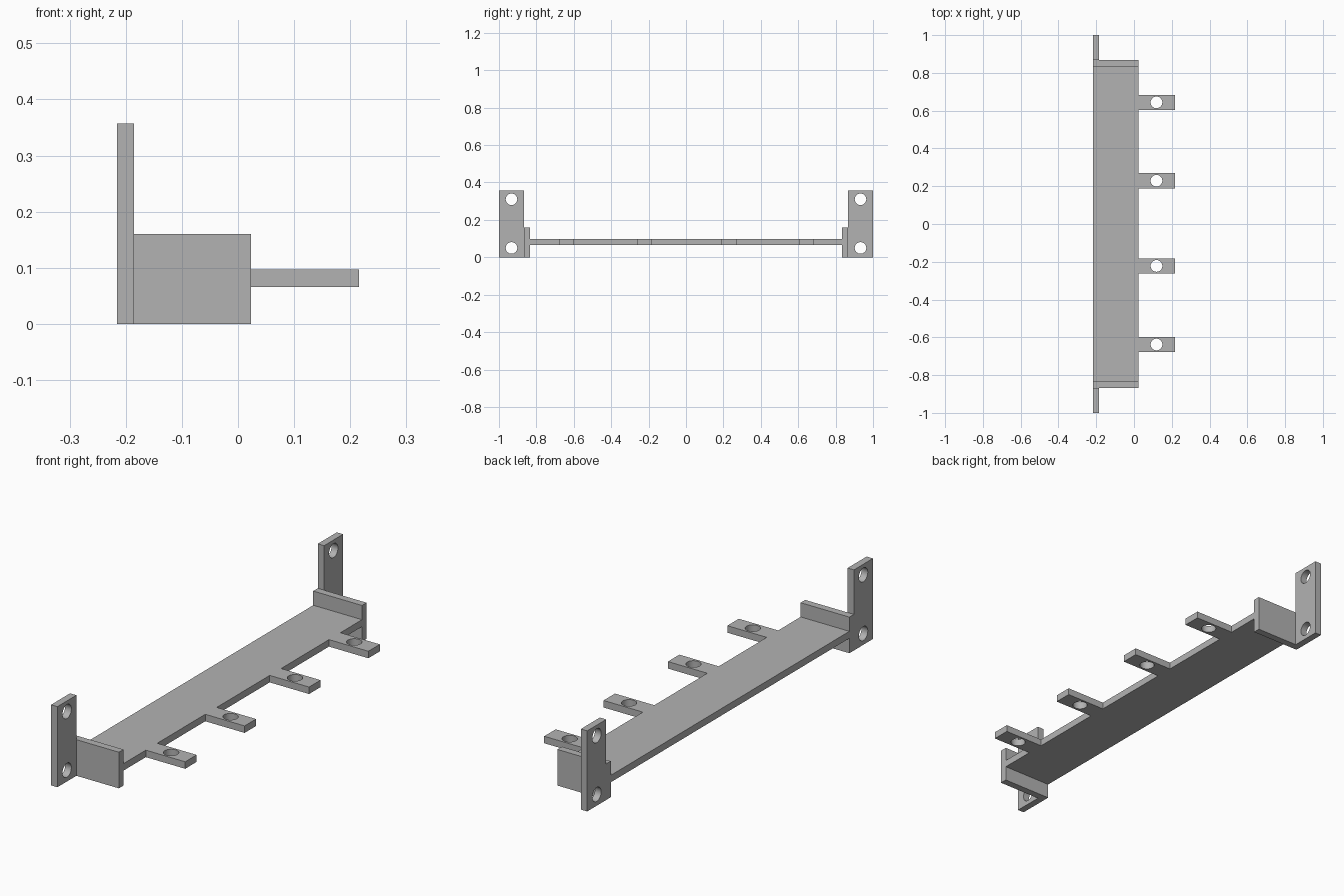
import bpy
import bmesh
from mathutils import Matrix, Vector

cube = bpy.data.objects.get("Cube")
if cube:
    bpy.data.objects.remove(cube, do_unlink=True)

grey = bpy.data.materials.new("plain_grey")
grey.use_nodes = True
grey.diffuse_color = (0.45, 0.45, 0.45, 1)
grey.node_tree.nodes["Principled BSDF"].inputs["Base Color"].default_value = (0.45, 0.45, 0.45, 1)

BACK, INNER, EDGE, TIP = -0.216, -0.185, 0.023, 0.216
END, SHOULDER = 0.835, 0.867
HOLE = 0.031


def finish(bm, name):
    bmesh.ops.recalc_face_normals(bm, faces=bm.faces)
    mesh = bpy.data.meshes.new(name)
    bm.to_mesh(mesh)
    bm.free()
    mesh.materials.append(grey)
    obj = bpy.data.objects.new(name, mesh)
    bpy.context.collection.objects.link(obj)
    return obj


def prism(name, outline, sweep):
    """Extrude a closed outline of 3D points along a vector."""
    bm = bmesh.new()
    face = bm.faces.new([bm.verts.new(p) for p in outline])
    moved = bmesh.ops.extrude_face_region(bm, geom=[face])["geom"]
    verts = [v for v in moved if isinstance(v, bmesh.types.BMVert)]
    bmesh.ops.translate(bm, verts=verts, vec=Vector(sweep))
    return finish(bm, name)


def drills(name, centres, axis):
    """Round cutters at the given centres, along one axis."""
    bm = bmesh.new()
    turn = Vector((0, 0, 1)).rotation_difference(Vector(axis)).to_matrix().to_4x4()
    for c in centres:
        bmesh.ops.create_cone(bm, cap_ends=True, segments=32, radius1=HOLE, radius2=HOLE,
                              depth=0.2, matrix=Matrix.Translation(c) @ turn)
    return finish(bm, name)


def combine(obj, other, operation):
    mod = obj.modifiers.new(operation.lower(), "BOOLEAN")
    mod.object, mod.operation, mod.solver = other, operation, "EXACT"
    apply(obj, mod)
    bpy.data.objects.remove(other, do_unlink=True)


def apply(obj, mod):
    bpy.ops.object.select_all(action="DESELECT")
    bpy.context.view_layer.objects.active = obj
    obj.select_set(True)
    bpy.ops.object.modifier_apply(modifier=mod.name)


# Long shelf with four tabs along its edge
tabs = [-0.638, -0.222, 0.229, 0.644]
low, high = 0.066, 0.097
outline = [(BACK, END, low), (BACK, -END, low), (EDGE, -END, low)]
for y in tabs:
    a, b = y - 0.04, y + 0.04
    outline += [(EDGE, a, low), (TIP, a, low), (TIP, b, low), (EDGE, b, low)]
outline.append((EDGE, END, low))
shelf = prism("shelf_with_tabs", outline, (0, 0, high - low))
combine(shelf, drills("tab_drills", [(0.119, y, low) for y in tabs], (0, 0, 1)), "DIFFERENCE")

# End bracket: upright mounting ear joined to an end wall, with two screw holes
ear = [(END, 0), (1, 0), (1, 0.357), (SHOULDER, 0.357), (SHOULDER, 0.16), (END, 0.16)]
bracket = prism("end_brackets", [(BACK, y, z) for y, z in ear], (INNER - BACK, 0, 0))
wall = [(BACK, END, 0), (EDGE, END, 0), (EDGE, SHOULDER, 0), (BACK, SHOULDER, 0)]
combine(bracket, prism("end_wall", wall, (0, 0, 0.16)), "UNION")
combine(bracket, drills("ear_drills", [(BACK, 0.933, z) for z in (0.05, 0.31)], (1, 0, 0)),
        "DIFFERENCE")
mirror = bracket.modifiers.new("other_end", "MIRROR")
mirror.use_axis = (False, True, False)
apply(bracket, mirror)

# Round hole walls, crisp edges
for obj in (shelf, bracket):
    bpy.ops.object.select_all(action="DESELECT")
    bpy.context.view_layer.objects.active = obj
    obj.select_set(True)
    bpy.ops.object.shade_smooth_by_angle()
